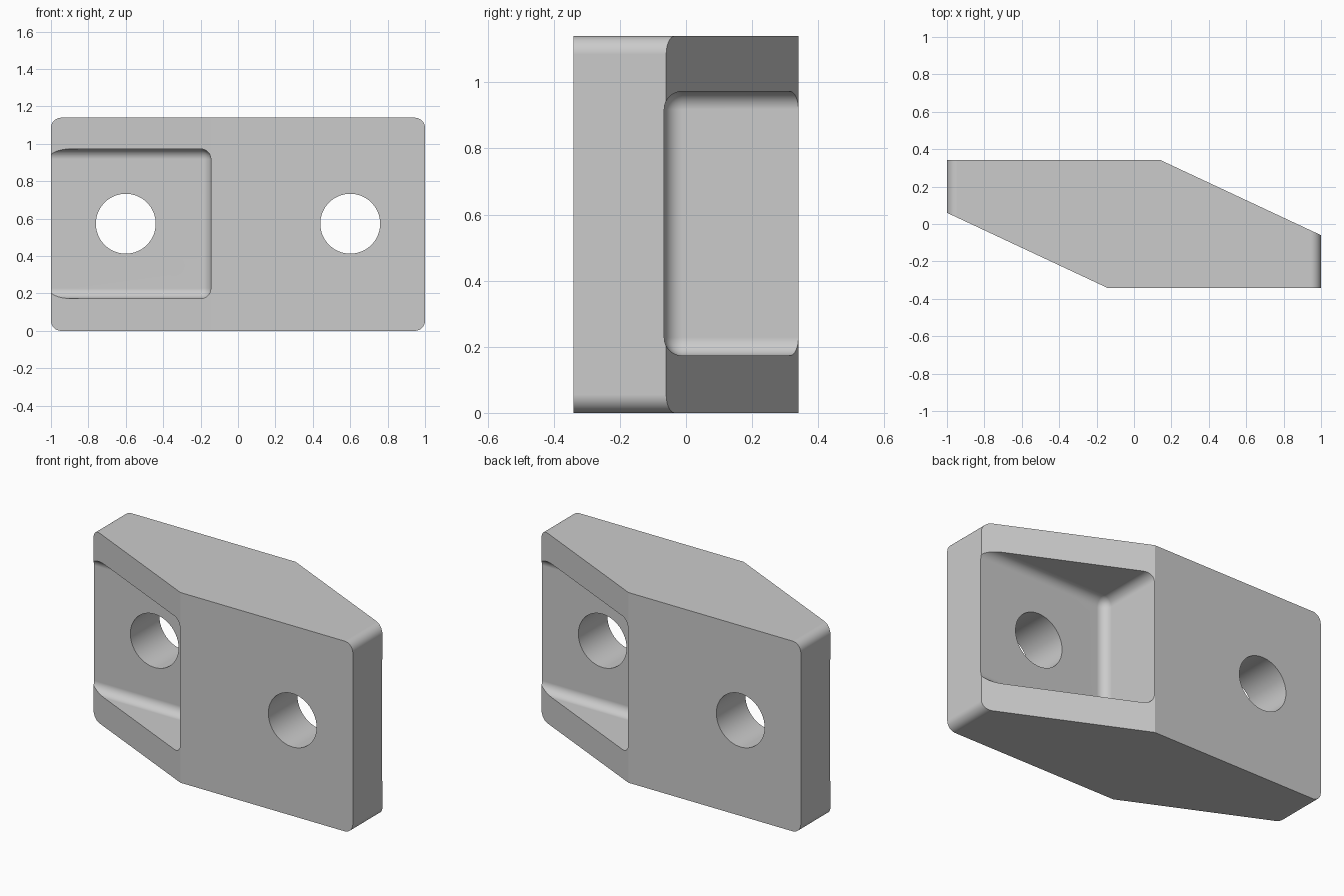
import bpy
import bmesh
from math import radians, pi, cos, sin
from mathutils import Matrix, Vector

HALF_Y, HEIGHT, RADIUS = 0.341, 1.14, 0.055
MID_Z = HEIGHT / 2

default = bpy.data.objects.get("Cube")
if default:
    bpy.data.objects.remove(default, do_unlink=True)

grey = bpy.data.materials.new("plain grey")
grey.use_nodes = True
colour = (0.6, 0.6, 0.6, 1)
grey.diffuse_color = colour
grey.node_tree.nodes["Principled BSDF"].inputs["Base Color"].default_value = colour


def make_object(name, bm):
    bmesh.ops.recalc_face_normals(bm, faces=bm.faces)
    mesh = bpy.data.meshes.new(name)
    bm.to_mesh(mesh)
    bm.free()
    mesh.materials.append(grey)
    obj = bpy.data.objects.new(name, mesh)
    bpy.context.collection.objects.link(obj)
    return obj


def block_body():
    """Rounded rectangle extruded in depth, then sliced at two opposite sides."""
    bm = bmesh.new()
    ring = []
    for corner, (sx, sz) in enumerate([(1, 1), (-1, 1), (-1, -1), (1, -1)]):
        for step in range(9):
            a = (corner + step / 8) * pi / 2
            ring.append(bm.verts.new((sx * (1 - RADIUS) + RADIUS * cos(a), -HALF_Y,
                                      MID_Z + sz * (MID_Z - RADIUS) + RADIUS * sin(a))))
    face = bm.faces.new(ring)
    extruded = bmesh.ops.extrude_face_region(bm, geom=[face])["geom"]
    bmesh.ops.translate(bm, vec=(0, 2 * HALF_Y, 0),
                        verts=[v for v in extruded if isinstance(v, bmesh.types.BMVert)])
    for side in (-1, 1):
        inner = Vector((side * 0.143, side * HALF_Y, 0))
        outer = Vector((side, side * -0.06, 0))
        along = outer - inner
        normal = Vector((-along.y, along.x, 0))
        cut = bmesh.ops.bisect_plane(bm, geom=bm.verts[:] + bm.edges[:] + bm.faces[:],
                                     plane_co=inner, plane_no=normal, clear_outer=True)
        edges = [e for e in cut["geom_cut"] if isinstance(e, bmesh.types.BMEdge)]
        bmesh.ops.edgeloop_fill(bm, edges=edges)
    return make_object("clamp_block", bm)


def pocket_cutter(side):
    """Rounded box that opens the sloped face and the adjoining end."""
    low, high = Vector((0.145, -0.066, 0.173)), Vector((1.4, 0.7, 0.973))
    bm = bmesh.new()
    bmesh.ops.create_cube(bm, size=1)
    bmesh.ops.scale(bm, vec=high - low, verts=bm.verts)
    bmesh.ops.translate(bm, vec=(low + high) / 2, verts=bm.verts)
    bmesh.ops.bevel(bm, geom=bm.edges[:], offset=RADIUS, segments=8,
                    profile=0.5, affect='EDGES')
    if side < 0:
        bmesh.ops.rotate(bm, cent=(0, 0, 0), matrix=Matrix.Rotation(pi, 3, 'Z'), verts=bm.verts)
    return make_object("pocket_cutter", bm)


def hole_cutter(side):
    bm = bmesh.new()
    place = Matrix.Translation((side * 0.6, 0, MID_Z + 0.003)) @ Matrix.Rotation(pi / 2, 4, 'X')
    bmesh.ops.create_cone(bm, cap_ends=True, segments=64, radius1=0.16, radius2=0.16,
                          depth=2, matrix=place)
    return make_object("hole_cutter", bm)


# Block with a pocket and a bolt hole on each side
block = block_body()
cutters = [make(side) for make in (pocket_cutter, hole_cutter) for side in (-1, 1)]
for cutter in cutters:
    cutter.hide_render = True
    mod = block.modifiers.new("cut", 'BOOLEAN')
    mod.operation, mod.solver, mod.object = 'DIFFERENCE', 'EXACT', cutter

# Bake the cuts and drop the cutters
graph = bpy.context.evaluated_depsgraph_get()
result = bpy.data.meshes.new_from_object(block.evaluated_get(graph))
block.modifiers.clear()
block.data = result
for cutter in cutters:
    bpy.data.objects.remove(cutter, do_unlink=True)

# Smooth fillets and bores, crisp edges elsewhere
bpy.ops.object.select_all(action='DESELECT')
block.select_set(True)
bpy.context.view_layer.objects.active = block
bpy.ops.object.shade_smooth_by_angle(angle=radians(20))
weighted = block.modifiers.new("flat faces", 'WEIGHTED_NORMAL')
weighted.keep_sharp = True
